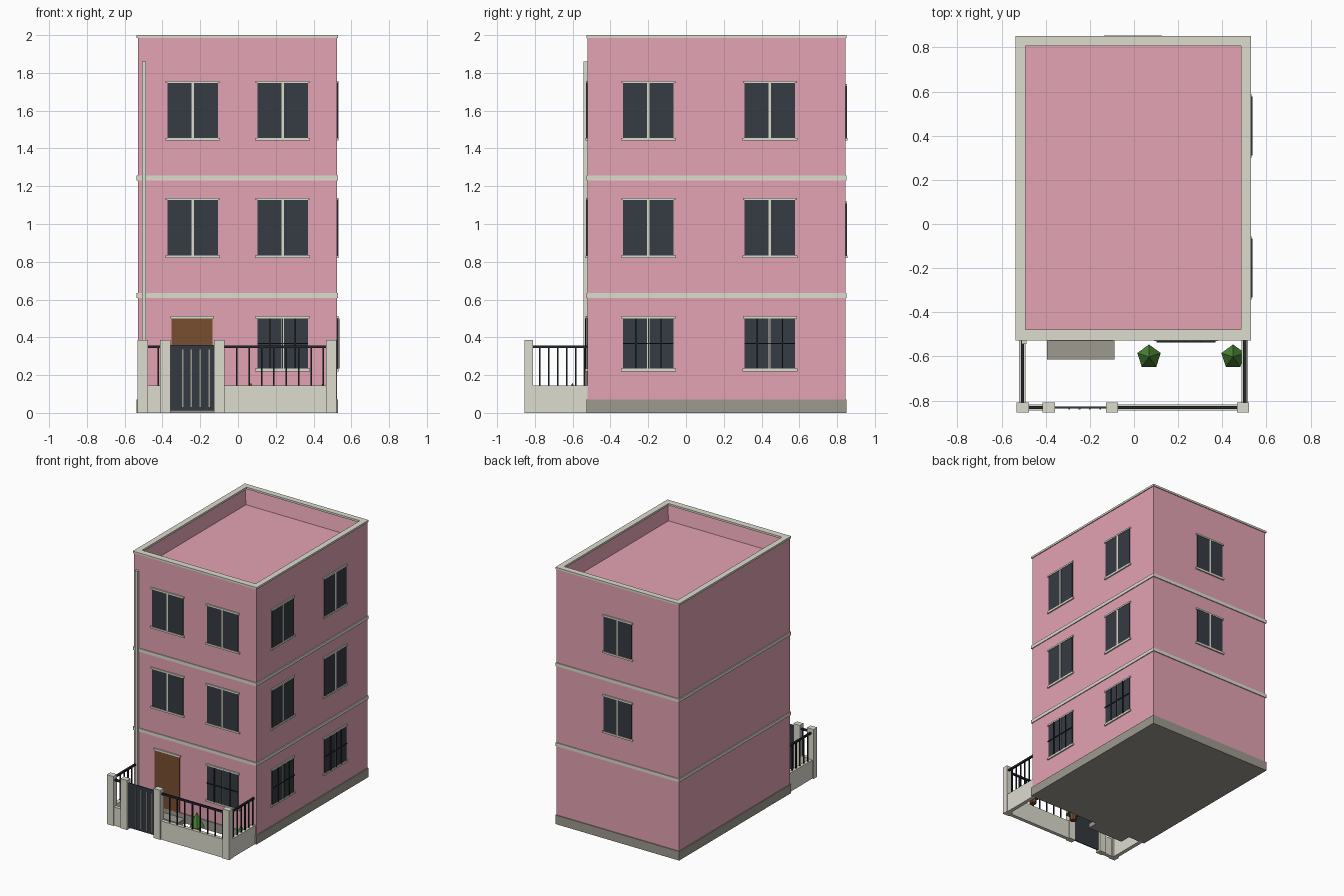
import bpy, bmesh
from math import pi
from mathutils import Matrix, Vector

cube = bpy.data.objects.get("Cube")
if cube:
    bpy.data.objects.remove(cube, do_unlink=True)


def material(name, hex_code):
    def lin(c):
        c /= 255
        return c / 12.92 if c < 0.04 else ((c + 0.055) / 1.055) ** 2.4
    col = tuple(lin(c) for c in bytes.fromhex(hex_code)) + (1.0,)
    m = bpy.data.materials.new(name)
    m.use_nodes = True
    m.diffuse_color = col
    m.node_tree.nodes["Principled BSDF"].inputs["Base Color"].default_value = col
    return m


PINK = material("pink plaster", "E4A3B4")
TRIM = material("pale stone", "DEDCCF")
GREY = material("grey stone", "9D9A8F")
GLASS = material("dark glass", "363B43")
IRON = material("black iron", "24272C")
GATE = material("slate metal", "343A41")
WOOD = material("brown wood", "784F31")
LEAF = material("leaf green", "4A8636")
CLAY = material("brown clay", "74492C")


def finish(name, bm, mat):
    me = bpy.data.meshes.new(name)
    bm.to_mesh(me)
    bm.free()
    me.materials.append(mat)
    ob = bpy.data.objects.new(name, me)
    bpy.context.collection.objects.link(ob)
    return ob


def boxes(name, mat, spans, frame=Matrix()):
    """One object from boxes given as (x0, x1, y0, y1, z0, z1)."""
    bm = bmesh.new()
    for x0, x1, y0, y1, z0, z1 in spans:
        mid = Vector((x0 + x1, y0 + y1, z0 + z1)) / 2
        size = Matrix.Diagonal((x1 - x0, y1 - y0, z1 - z0, 1))
        bmesh.ops.create_cube(bm, size=1, matrix=frame @ Matrix.Translation(mid) @ size)
    return finish(name, bm, mat)


def cone(name, mat, sides, r1, r2, z0, z1, x, y):
    bm = bmesh.new()
    bmesh.ops.create_cone(bm, cap_ends=True, segments=sides, radius1=r1, radius2=r2,
                          depth=z1 - z0, matrix=Matrix.Translation((x, y, (z0 + z1) / 2)))
    finish(name, bm, mat)


# Main block with a sunken roof behind the parapet
L, R, F, B = -0.53, 0.523, -0.521, 0.844
body = boxes("walls", PINK, [(L, R, F, B, 0.01, 1.99)])
bm = bmesh.new()
bm.from_mesh(body.data)
top = max(bm.faces, key=lambda f: f.calc_center_median().z)
bmesh.ops.inset_region(bm, faces=[top], thickness=0.036)
bmesh.ops.translate(bm, verts=top.verts, vec=(0, 0, -0.135))
bm.to_mesh(body.data)
bm.free()


def slab(z0, z1, o=0.007):
    return (L - o, R + o, F - o, B + o, z0, z1)


boxes("plinth", GREY, [slab(0, 0.07)])
boxes("floor_bands", TRIM, [slab(0.608, 0.634), slab(1.23, 1.256)])
o, i = 0.007, 0.038
boxes("parapet_cap", TRIM, [
    (L - o, R + o, F - o, F + i + 0.005, 1.985, 2), (L - o, R + o, B - i, B + o, 1.985, 2),
    (L - o, L + i, F + i, B - i, 1.985, 2), (R - i, R + o, F + i, B - i, 1.985, 2)])


# Windows are built facing -y around the sill centre, then turned to their wall
def window(name, pos, turn, w, h, barred=False):
    m = Matrix.Translation(pos) @ Matrix.Rotation(turn, 4, "Z")
    a = w / 2
    boxes(name + "_glass", GLASS, [(-a, a, -0.006, 0.01, 0, h)], m)
    boxes(name + "_frame", TRIM, [
        (-0.007, 0.007, -0.008, 0.01, 0, h),
        (-a - 0.009, a + 0.009, -0.009, 0.01, h, h + 0.012),
        (-a - 0.011, a + 0.011, -0.01, 0.01, -0.014, 0)], m)
    if barred:
        bars = [(x - 0.003, x + 0.003, -0.015, -0.009, 0, h) for x in (-w / 4, 0, w / 4)]
        bars.append((-a, a, -0.015, -0.009, h / 2 - 0.003, h / 2 + 0.003))
        boxes(name + "_grille", IRON, bars, m)


floors = {"ground": (0.234, 0.266), "middle": (0.834, 0.292), "upper": (1.456, 0.29)}
for level, (z, h) in floors.items():
    ground = level == "ground"
    for side, x in (("right", -0.24), ("left", 0.236)):
        if not (ground and side == "right"):
            window(f"{level}_front_window_{side}", (x, F, z), 0, 0.268, h, ground)
    for side, y in (("front", -0.199), ("rear", 0.444)):
        window(f"{level}_side_window_{side}", (R, y, z), pi / 2, 0.268, h, ground)
    if not ground:
        window(f"{level}_back_window", (-0.005, B, z), pi, 0.24, 0.272)

# Entrance
boxes("door", WOOD, [(-0.351, -0.134, F - 0.006, F + 0.01, 0.03, 0.5)])
boxes("door_lintel", TRIM, [(-0.358, -0.128, F - 0.01, F + 0.01, 0.5, 0.514)])
boxes("doorstep", GREY, [(-0.395, -0.088, -0.613, F, 0, 0.035)])

# Drainpipe
boxes("drainpipe", TRIM, [(-0.509, -0.487, -0.543, F, 0, 1.86)])

# Yard walls and pillars
FY, LX, RX = -0.832, -0.506, 0.502
boxes("yard_walls", TRIM, [
    (-0.528, -0.37, FY - 0.014, FY + 0.014, 0, 0.145),
    (-0.12, 0.52, FY - 0.014, FY + 0.014, 0, 0.145),
    (LX - 0.015, LX + 0.015, FY, F, 0, 0.145), (RX - 0.015, RX + 0.015, FY, F, 0, 0.145)])
boxes("pillars", TRIM, [(x - 0.028, x + 0.028, FY - 0.022, FY + 0.022, 0, 0.385)
                        for x in (-0.504, -0.386, -0.1, 0.494)])

# Railings: a top rail carried by evenly spaced bars
T = 0.007
rails = [(LX, -0.39, FY - T, FY + T, 0.344, 0.358), (-0.1, 0.49, FY - T, FY + T, 0.344, 0.358)]
rails += [(x - T, x + T, FY, F, 0.344, 0.358) for x in (LX, RX)]


def bar(x, y):
    return (x - 0.004, x + 0.004, y - 0.004, y + 0.004, 0.14, 0.35)


rails += [bar(-0.006 + 0.0655 * k, FY) for k in range(8)] + [bar(-0.423, FY)]
rails += [bar(x, -0.775 + 0.048 * k) for x in (LX, RX) for k in range(6)]
boxes("railings", IRON, rails)

# Gate
boxes("gate", GATE, [(-0.36, -0.128, FY - 0.004, FY + 0.004, 0.012, 0.36)])
boxes("gate_bars", GREY, [(x - 0.004, x + 0.004, FY - 0.008, FY, 0.03, 0.335)
                          for x in (-0.293, -0.247, -0.2, -0.153)])

# Potted shrubs
for side, x in (("middle", 0.068), ("left", 0.449)):
    cone(f"{side}_pot", CLAY, 8, 0.024, 0.03, 0, 0.055, x, -0.602)
    cone(f"{side}_shrub", LEAF, 5, 0.056, 0, 0.05, 0.16, x, -0.602)
